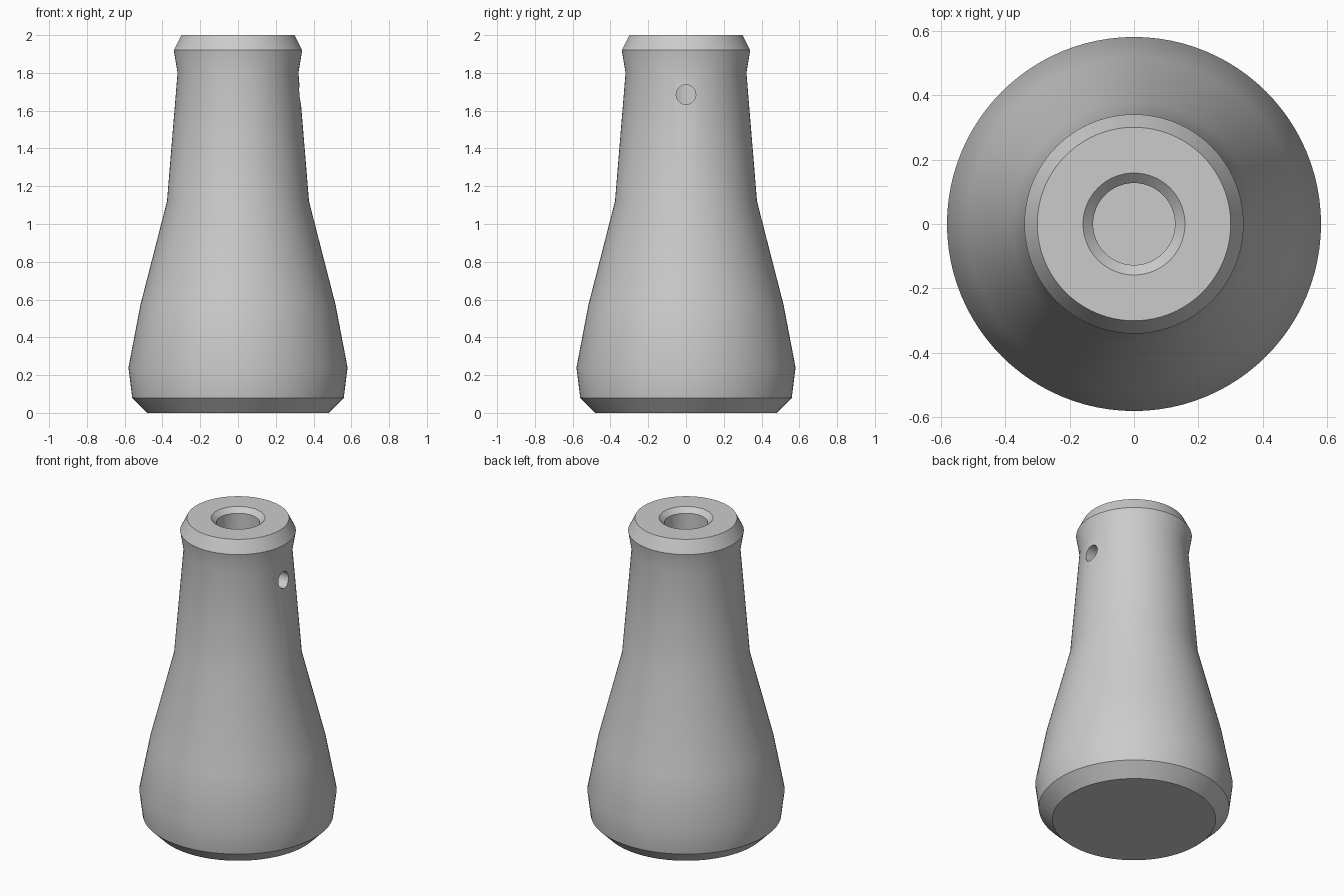
import bpy, bmesh, math
from mathutils import Matrix, Vector

cube = bpy.data.objects.get("Cube")
if cube:
    bpy.data.objects.remove(cube, do_unlink=True)

SEGMENTS = 96

# Single grey finish
grey = bpy.data.materials.new("plain grey")
grey.use_nodes = True
grey.diffuse_color = (0.6, 0.6, 0.6, 1)
bsdf = next(n for n in grey.node_tree.nodes if n.type == "BSDF_PRINCIPLED")
bsdf.inputs["Base Color"].default_value = grey.diffuse_color


def add_object(name, bm):
    mesh = bpy.data.meshes.new(name)
    bm.to_mesh(mesh)
    bm.free()
    mesh.materials.append(grey)
    obj = bpy.data.objects.new(name, mesh)
    bpy.context.collection.objects.link(obj)
    return obj


def lathe(name, profile):
    """Revolve (radius, height) points around the z axis."""
    bm = bmesh.new()
    verts = [bm.verts.new((r, 0, z)) for r, z in profile]
    edges = [bm.edges.new(pair) for pair in zip(verts, verts[1:])]
    bmesh.ops.spin(bm, geom=verts + edges, cent=(0, 0, 0), axis=(0, 0, 1),
                   angle=math.tau, steps=SEGMENTS, use_duplicate=False)
    bmesh.ops.remove_doubles(bm, verts=bm.verts[:], dist=1e-4)
    bmesh.ops.recalc_face_normals(bm, faces=bm.faces[:])
    return add_object(name, bm)


# Handle body: flared grip, collar, and a countersunk blind bore in the top
outside = [(0, 0), (0.48, 0), (0.56, 0.08), (0.58, 0.24), (0.517, 0.57),
           (0.376, 1.12), (0.32, 1.8), (0.34, 1.92), (0.3, 2)]
bore = [(0.158, 2), (0.127, 1.97), (0.127, 1), (0, 1)]
handle = lathe("handle_body", outside + bore)

# Small cross hole from the left side into the bore
bm = bmesh.new()
bmesh.ops.create_cone(bm, cap_ends=True, segments=32, radius1=0.052,
                      radius2=0.052, depth=0.5,
                      matrix=Matrix.Translation(Vector((0.3, 0, 1.685)))
                      @ Matrix.Rotation(math.pi / 2, 4, "Y"))
cutter = add_object("side_hole_cutter", bm)
cutter.hide_render = True

bpy.ops.object.select_all(action="DESELECT")
bpy.context.view_layer.objects.active = handle
handle.select_set(True)
cut = handle.modifiers.new("side hole", "BOOLEAN")
cut.operation = "DIFFERENCE"
cut.solver = "EXACT"
cut.object = cutter
bpy.ops.object.modifier_apply(modifier=cut.name)
bpy.data.objects.remove(cutter, do_unlink=True)

# Rounded surfaces smooth, chamfers and rims crisp
bpy.ops.object.shade_smooth_by_angle(angle=math.radians(30))
